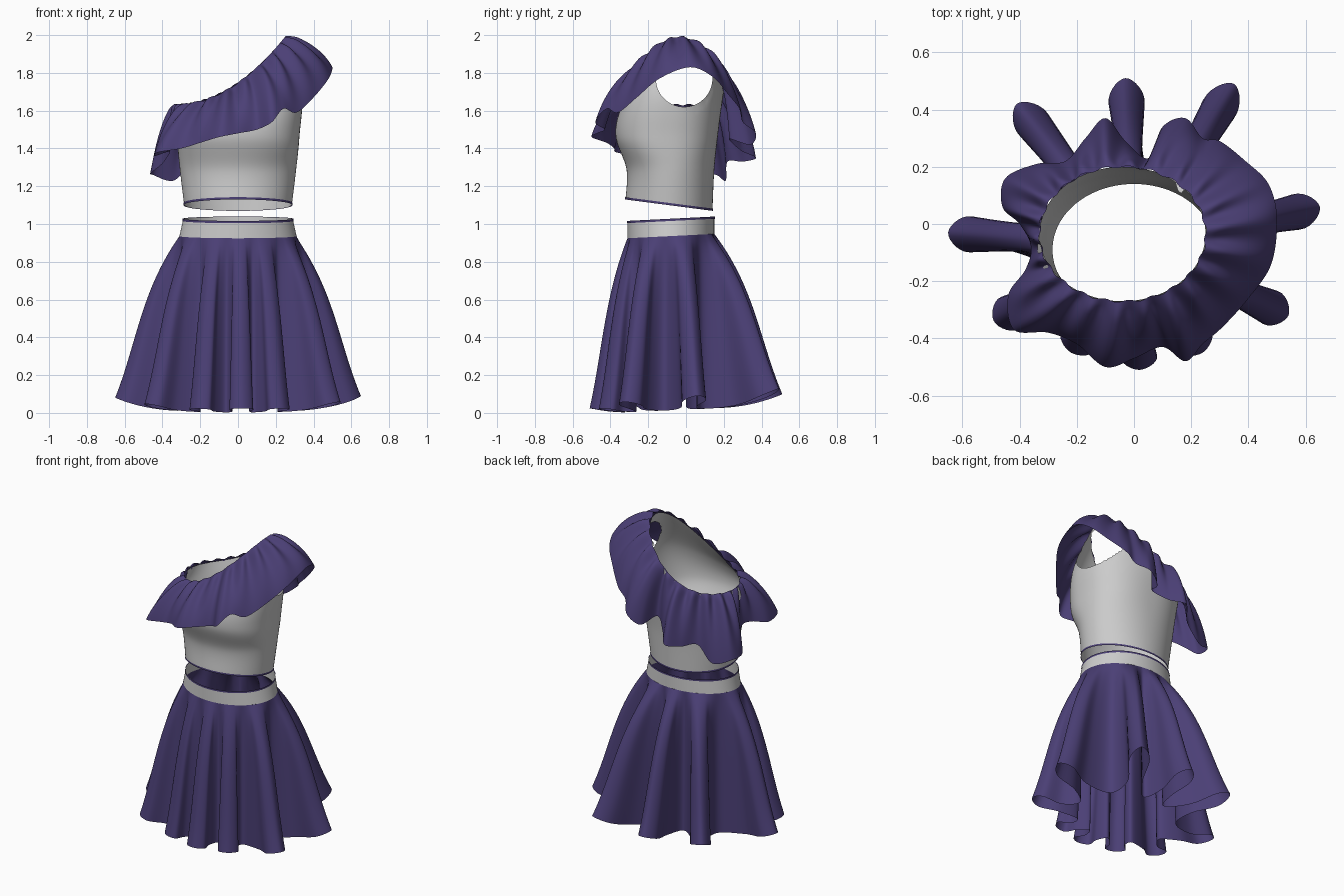
import bpy, bmesh, math
from mathutils import Vector
from math import sin, cos, pi, atan2, sqrt

if "Cube" in bpy.data.objects:
    bpy.data.objects.remove(bpy.data.objects["Cube"])

purple = bpy.data.materials.new("purple_fabric")
purple.diffuse_color = (0.07, 0.05, 0.18, 1)
purple.use_nodes = True
purple.node_tree.nodes["Principled BSDF"].inputs["Base Color"].default_value = purple.diffuse_color


def catmull(p, t, closed=False):
    """Point on a smooth curve through p; t counts control points."""
    n = len(p)
    i = int(math.floor(t)) if closed else min(int(t), n - 2)
    f = t - i
    idx = (lambda k: k % n) if closed else (lambda k: max(0, min(n - 1, k)))
    a, b, c, d = (p[idx(i + k)] for k in (-1, 0, 1, 2))
    return 0.5 * (2 * b + (c - a) * f + (2 * a - 5 * b + 4 * c - d) * f * f
                  + (3 * b - a - 3 * c + d) * f ** 3)


def loft(name, rows, mat=None):
    """Skin closed rings of equal length into one open tube."""
    n = len(rows[0])
    verts = [tuple(v) for r in rows for v in r]
    faces = [(j * n + i, j * n + (i + 1) % n, (j + 1) * n + (i + 1) % n, (j + 1) * n + i)
             for j in range(len(rows) - 1) for i in range(n)]
    me = bpy.data.meshes.new(name)
    me.from_pydata(verts, [], faces)
    bm = bmesh.new()
    bm.from_mesh(me)
    bmesh.ops.recalc_face_normals(bm, faces=bm.faces)
    bm.to_mesh(me)
    bm.free()
    me.polygons.foreach_set("use_smooth", [True] * len(me.polygons))
    if mat:
        me.materials.append(mat)
    ob = bpy.data.objects.new(name, me)
    bpy.context.collection.objects.link(ob)
    return ob


def oval(a, front, back, ang, power=1.0):
    """Body cross-section with half width a, between y=front and y=back."""
    c, s = cos(ang), sin(ang)
    return Vector((a * math.copysign(abs(c) ** power, c),
                   (front + back) / 2 + (back - front) / 2 * math.copysign(abs(s) ** power, s), 0))


N = 128
ANG = [2 * pi * i / N for i in range(N)]

# --- waistband and its trim
def band_ring(a, z, grow=0.0):
    ring = []
    for t in ANG:
        p = oval(a + grow, -0.31 - grow, 0.15 + grow, t)
        p.z = z + 0.05 * p.y
        ring.append(p)
    return ring

loft("waistband", [band_ring(0.31, 0.94), band_ring(0.30, 0.985), band_ring(0.29, 1.03)])
loft("waistband_trim", [band_ring(0.29, 1.02, 0.003), band_ring(0.29, 1.032, 0.003)], purple)

# --- skirt: omega-shaped folds at the hem, fading into the waist oval
CEN = Vector((0, -0.08))
TIPS = [(.65, .06), (.35, .49), (-.03, .51), (-.41, .42), (-.65, -.03),
        (-.49, -.34), (-.22, -.45), (.02, -.51), (.24, -.45), (.54, -.32)]
TIPS = [Vector(t) for t in TIPS]
wang = []
for t in TIPS:
    w = atan2((t.y + .08) / .23, t.x / .31)
    while wang and w < wang[-1]:
        w += 2 * pi
    wang.append(w)
nl = len(TIPS)
hem, hang = [], []
for i, tip in enumerate(TIPS):
    prev = wang[i - 1] - (2 * pi if i == 0 else 0)
    nxt = wang[(i + 1) % nl] + (2 * pi if i == nl - 1 else 0)
    lo, hi = (prev + wang[i]) / 2, (nxt + wang[i]) / 2
    base = CEN + Vector((.34 * cos(wang[i]), .25 * sin(wang[i])))
    d = tip - base
    side = Vector((-d.y, d.x)).normalized()
    hem.append(CEN + Vector((.335 * cos(lo), .25 * sin(lo))))
    for along, lat in ((.35, -.045), (.8, -.062), (1, 0), (.8, .062), (.35, .045)):
        hem.append(base + d * along + side * lat)
    hang += [lo + (wang[i] - lo) * k / 3 for k in range(3)]
    hang += [wang[i] + (hi - wang[i]) * k / 3 for k in range(3)]
SUB, ROWS = 6, 26
rows = [[] for _ in range(ROWS + 1)]
for k in range(len(hem) * SUB):
    i, f = divmod(k, SUB)
    f /= SUB
    h = catmull(hem, k / SUB, True)
    a0, a1 = hang[i], hang[(i + 1) % len(hang)]
    if a1 < a0:
        a1 += 2 * pi
    top = oval(.31, -.31, .15, a0 + (a1 - a0) * f)
    ztop = .94 + .05 * top.y
    d = h - top.xy
    drop = sqrt(.922 ** 2 - d.length_squared)
    for j in range(ROWS + 1):
        t = j / ROWS
        g = t + .8 * t * (1 - t) ** 2
        rows[j].append(Vector((top.x + d.x * g, top.y + d.y * g, ztop - drop * t)))
loft("skirt", rows, purple)

# --- bodice: waist oval up to the slanted one-shoulder neckline
def neckline(t):
    x = -.04 + .29 * cos(t)
    return Vector((x, -.035 + .235 * sin(t), 1.62 + .36 * ((x + .33) / .58) ** 2))


def waist_edge(t, grow=0.0, dz=0.0):
    p = oval(.285 + grow, -.32 - grow, .14 + grow, t)
    p.z = 1.09 - .13 * p.y + dz
    return p

meridians = []
for t in ANG:
    top = neckline(t)
    pts = [waist_edge(t)]
    for a, fr, ba, z, pw in ((.308, -.315, .15, 1.29, .95), (.325, -.372, .168, 1.46, .85),
                             (.337, -.35, .185, 1.5 + .45 * (top.z - 1.5), .9)):
        p = oval(a, fr, ba, t, pw)
        p.z = z
        pts.append(p)
    meridians.append(pts + [top])
bodice = loft("bodice", [[catmull(m, 4 * j / 40) for m in meridians] for j in range(41)])

# armhole opening on the shoulder side
def in_hole(p):
    return ((p.y + .01) / .15) ** 2 + ((p.z - 1.77) / .15) ** 2 if p.x > .15 else 99

bm = bmesh.new()
bm.from_mesh(bodice.data)
bmesh.ops.delete(bm, geom=[f for f in bm.faces if in_hole(f.calc_center_median()) < 1], context='FACES')
for v in bm.verts:
    q = in_hole(v.co)
    if v.is_boundary and q < 1.45:
        v.co.y = -.01 + (v.co.y + .01) / sqrt(q)
        v.co.z = 1.77 + (v.co.z - 1.77) / sqrt(q)
bm.to_mesh(bodice.data)
bm.free()
loft("bodice_trim", [[waist_edge(t, .003, dz) for t in ANG] for dz in (-.002, .01)], purple)

# --- shoulder ruffle: from the neckline out to a wavy free edge
EDGE = [(.5, .02, 1.83), (.47, .14, 1.78), (.39, .22, 1.69), (.3, .29, 1.6), (.24, .3, 1.54),
        (.18, .37, 1.48), (.1, .34, 1.42), (.05, .23, 1.45), (-.03, .29, 1.39), (-.1, .37, 1.35),
        (-.17, .3, 1.33), (-.24, .22, 1.33), (-.34, .21, 1.23), (-.45, .16, 1.26), (-.46, .06, 1.27),
        (-.4, 0, 1.32), (-.36, -.08, 1.38), (-.38, -.16, 1.38), (-.44, -.25, 1.36), (-.42, -.37, 1.38),
        (-.3, -.38, 1.4), (-.2, -.42, 1.43), (-.1, -.5, 1.46), (0, -.47, 1.48), (.1, -.43, 1.5),
        (.18, -.48, 1.54), (.24, -.42, 1.61), (.31, -.36, 1.59), (.4, -.26, 1.67), (.48, -.14, 1.77)]
EDGE = [Vector(e) for e in EDGE]
RN, RR = 300, 18
rows = [[] for _ in range(RR + 1)]
for k in range(RN):
    out = catmull(EDGE, k * len(EDGE) / RN, True)
    base = 2 * pi * k / RN
    ang = atan2((out.y + .035) / .235, (out.x + .04) / .29)
    ang = base + .5 * ((ang - base + pi) % (2 * pi) - pi)
    inn = neckline(ang)
    for j in range(RR + 1):
        s = j / RR
        g, h = s + .5 * s * (1 - s), s ** 1.3
        ripple = .014 * sin(22 * ang) * (1 - s) * min(1, .3 + 5 * s)
        p = Vector((inn.x + (out.x - inn.x) * g, inn.y + (out.y - inn.y) * g,
                    inn.z + (out.z - inn.z) * h + .012 * (1 - s) + ripple))
        p.x += ripple * cos(ang)
        p.y += ripple * sin(ang)
        rows[j].append(p)
loft("shoulder_ruffle", rows, purple)
